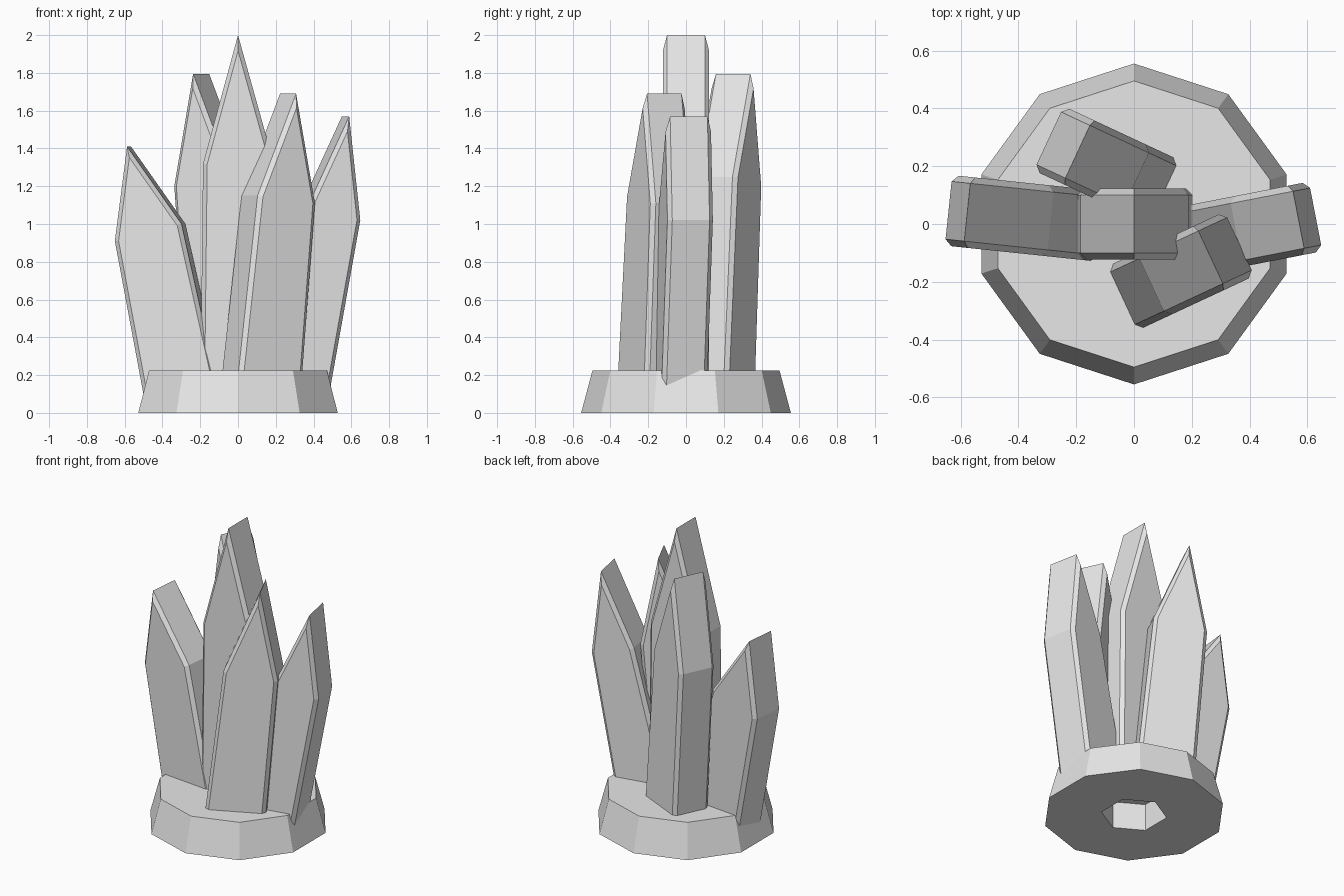
import bpy, bmesh, math
from mathutils import Matrix, Vector

cube = bpy.data.objects.get("Cube")
if cube:
    bpy.data.objects.remove(cube)

stone = bpy.data.materials.new("light_grey_stone")
stone.use_nodes = True
GREY = (0.8, 0.8, 0.8, 1)
stone.diffuse_color = GREY
stone.node_tree.nodes["Principled BSDF"].inputs["Base Color"].default_value = GREY

THICKNESS = 0.245
CHAMFER = 0.022


def make_object(name, bm):
    bmesh.ops.recalc_face_normals(bm, faces=bm.faces)
    mesh = bpy.data.meshes.new(name)
    bm.to_mesh(mesh)
    bm.free()
    mesh.materials.append(stone)
    obj = bpy.data.objects.new(name, mesh)
    bpy.context.collection.objects.link(obj)
    return obj


def frustum(name, sides, r_bottom, r_top, z0, z1):
    """Many-sided block with one corner pointing to the back."""
    bm = bmesh.new()
    bmesh.ops.create_cone(bm, cap_ends=True, segments=sides, radius1=r_bottom,
                          radius2=r_top, depth=z1 - z0)
    first = max(bm.verts, key=lambda v: v.co.y).co
    turn = math.pi / 2 - math.atan2(first.y, first.x)
    bmesh.ops.transform(bm, verts=bm.verts, matrix=Matrix.Translation((0, 0, (z0 + z1) / 2))
                        @ Matrix.Rotation(turn, 4, 'Z'))
    return make_object(name, bm)


def crystal(name, origin, angle, outline):
    """Pointed slab: outline in its own plane, given thickness, chamfered round both faces."""
    bm = bmesh.new()
    half = THICKNESS / 2
    face = bm.faces.new([bm.verts.new((u, -half, z)) for u, z in outline])
    out = bmesh.ops.extrude_face_region(bm, geom=[face])
    moved = [g for g in out["geom"] if isinstance(g, bmesh.types.BMVert)]
    bmesh.ops.translate(bm, verts=moved, vec=Vector((0, THICKNESS, 0)))
    rims = [e for e in bm.edges
            if abs(e.verts[0].co.y - e.verts[1].co.y) < 1e-4
            and max(v.co.z for v in e.verts) > 0.3]
    bmesh.ops.bevel(bm, geom=rims, offset=CHAMFER, segments=1, affect='EDGES')
    bmesh.ops.transform(bm, verts=bm.verts, matrix=Matrix.Translation((*origin, 0))
                        @ Matrix.Rotation(math.radians(angle), 4, 'Z'))
    return make_object(name, bm)


# Ten-sided foot
parts = [frustum("base", 10, 0.555, 0.495, 0, 0.225)]

# Outline order: lower left, lower right, right shoulder, tip, left shoulder
parts += [
    crystal("centre_crystal", (0, 0), 0,
            [(-.2, .02), (.205, .02), (.19, 1.32), (0, 2), (-.185, 1.32)]),
    crystal("right_crystal", (0, -.02), -6,
            [(-.475, .005), (-.07, .02), (-.29, 1), (-.58, 1.41), (-.645, .91)]),
    crystal("left_crystal", (0, -.096), 11,
            [(.09, .02), (.455, .005), (.64, 1.02), (.58, 1.57), (.36, 1.1)]),
    crystal("front_crystal", (.265, -.115), 25,
            [(-.36, .02), (.02, .02), (.11, 1.11), (0, 1.69), (-.225, 1.15)]),
    crystal("back_crystal", (-.195, .25), -25,
            [(-.02, .02), (.35, .02), (.225, 1.25), (0, 1.795), (-.11, 1.2)]),
]

# Six-sided socket under the foot
cutter = frustum("socket_cutter", 6, 0.2, 0.2, -0.1, 0.18)
for part in parts:
    cut = part.modifiers.new("socket", 'BOOLEAN')
    cut.operation = 'DIFFERENCE'
    cut.solver = 'EXACT'
    cut.object = cutter
    bpy.context.view_layer.objects.active = part
    bpy.ops.object.modifier_apply(modifier=cut.name)
bpy.data.objects.remove(cutter)
